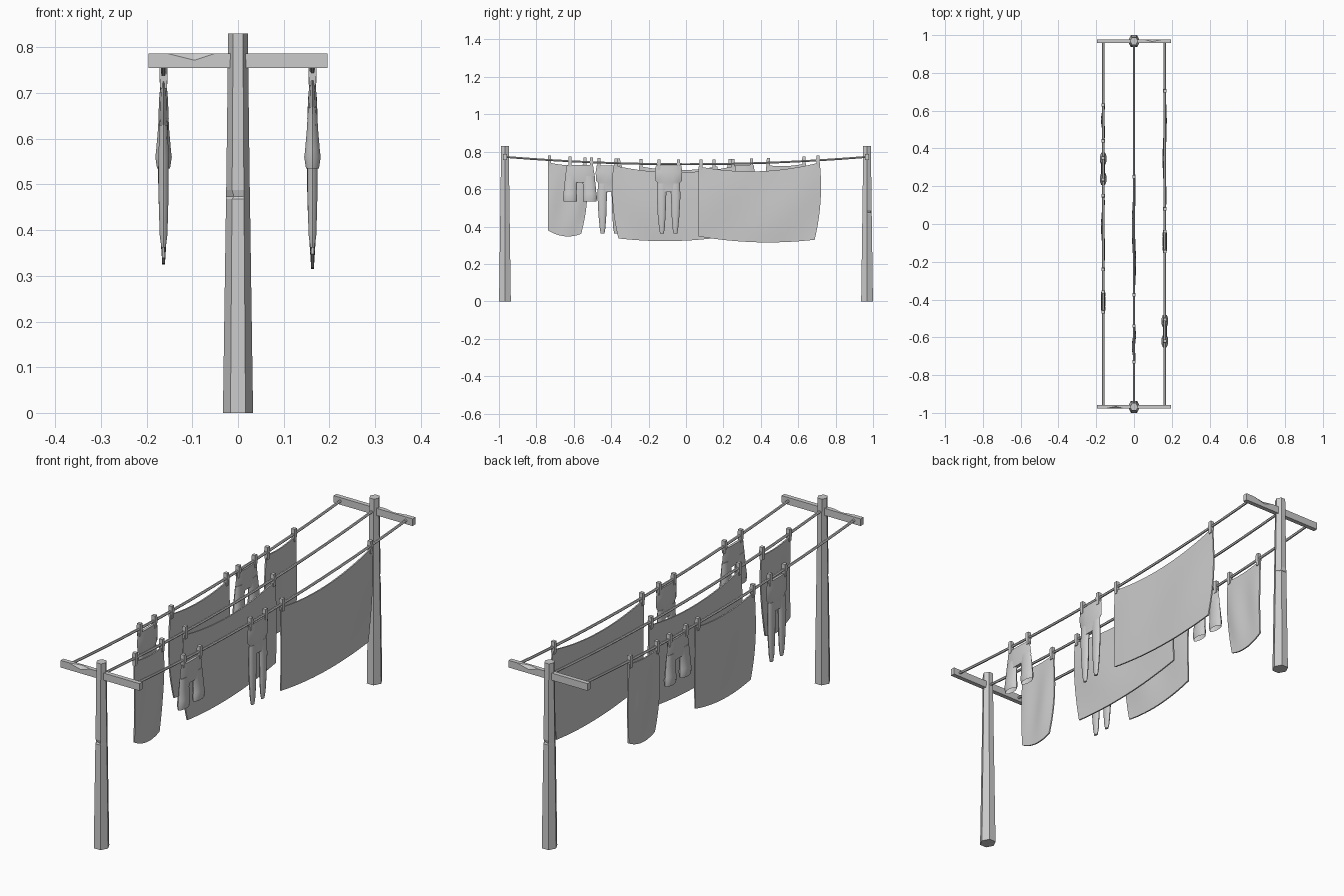
import bpy, bmesh
from math import sin, cos, pi, radians
from mathutils import Matrix

cube = bpy.data.objects.get("Cube")
if cube:
    bpy.data.objects.remove(cube)

grey = bpy.data.materials.new("plain_grey")
grey.use_nodes = True
grey.diffuse_color = (0.6, 0.6, 0.6, 1)
grey.node_tree.nodes["Principled BSDF"].inputs["Base Color"].default_value = (0.6, 0.6, 0.6, 1)


def finish(name, bm, smooth=False):
    bmesh.ops.recalc_face_normals(bm, faces=bm.faces)
    mesh = bpy.data.meshes.new(name)
    bm.to_mesh(mesh)
    bm.free()
    mesh.materials.append(grey)
    obj = bpy.data.objects.new(name, mesh)
    bpy.context.collection.objects.link(obj)
    if smooth:
        bpy.ops.object.select_all(action='DESELECT')
        obj.select_set(True)
        bpy.context.view_layer.objects.active = obj
        bpy.ops.object.shade_smooth_by_angle(angle=radians(40))
    return obj


def loft(bm, rings, cap_start=True, cap_end=True):
    """Skin a row of equal rings, closing the ends with strips of quads."""
    rows = [[bm.verts.new(p) for p in ring] for ring in rings]
    n = len(rows[0])
    for a, b in zip(rows, rows[1:]):
        for i in range(n):
            j = (i + 1) % n
            bm.faces.new((a[i], a[j], b[j], b[i]))
    for row, wanted in ((rows[0], cap_start), (rows[-1], cap_end)):
        if wanted:
            for i in range(n // 2 - 1):
                bm.faces.new((row[i], row[i + 1], row[n - 2 - i], row[n - 1 - i]))


def ellipse(x, y, z, rx, ry, n=10):
    return [(x + rx * sin(2 * pi * i / n), y + ry * cos(2 * pi * i / n), z) for i in range(n)]


def line_z(y):
    return 0.733 + 0.042 * y * y


# Tapered six-sided posts with a small notch, the rear one turned around
def post(name, turn):
    rings = []
    for z, r in ((0, 0.033), (0.468, 0.0262), (0.474, 0.026), (0.488, 0.0258), (0.83, 0.0215)):
        rings.append([(r * cos(pi * i / 3), r * 1.1 * sin(pi * i / 3) - 0.968, z) for i in range(6)])
    x, y, z = rings[2][4]
    rings[2][4] = (x + 0.004, y + 0.008, z)
    bm = bmesh.new()
    loft(bm, rings)
    bm.transform(Matrix.Rotation(turn, 4, 'Z'))
    finish(name, bm)


# Cross bars with a chip out of the upper outer edge
def cross_bar(name, turn):
    bm = bmesh.new()
    front, back, low, high = -0.978, -0.958, 0.755, 0.787
    left, right = -0.196, 0.196
    v = [bm.verts.new(p) for p in (
        (left, front, low), (right, front, low), (right, front, high), (left, front, high),
        (left, back, low), (right, back, low), (right, back, high), (left, back, high),
        (-0.155, front, high), (-0.05, front, high),
        (-0.095, front, 0.772), (-0.095, front + 0.012, high))]
    for f in ((0, 1, 2, 9, 10, 8, 3), (5, 4, 7, 6), (4, 5, 1, 0), (4, 0, 3, 7),
              (1, 5, 6, 2), (3, 8, 11, 9, 2, 6, 7), (8, 10, 11), (10, 9, 11)):
        bm.faces.new([v[i] for i in f])
    bm.transform(Matrix.Rotation(turn, 4, 'Z'))
    finish(name, bm)


# Sagging lines
def rope(name, x):
    rings = []
    for k in range(17):
        y = -0.962 + 1.924 * k / 16
        rings.append([(x + 0.006 * cos(pi * i / 3), y, line_z(y) + 0.006 * sin(pi * i / 3))
                      for i in range(6)])
    bm = bmesh.new()
    loft(bm, rings)
    finish(name, bm, True)


def peg(name, x, y):
    z = line_z(y)
    bm = bmesh.new()
    loft(bm, [[(x + sx * r, y + sy * r, z + dz) for sx, sy in ((-1, -1), (1, -1), (1, 1), (-1, 1))]
              for dz, r in ((-0.032, 0.007), (0, 0.009), (0.025, 0.008))])
    finish(name, bm)


# Hanging sheet or towel: straight edge at y0, slightly drawn-in edge at y1
def cloth(name, x, y0, y1, bottom, sag):
    cols, rows = 16, 10
    way = 1 if y1 > y0 else -1

    def point(u, v, side):
        y = y0 + (y1 - y0) * u
        top = line_z(y) - 0.012 - sag * 4 * u * (1 - u)
        low = bottom + 0.09 * (u - 0.6) ** 2
        y += way * u * (0.045 * v - 0.072 * v * v)
        wave = 0.004 * sin(9 * u + 2 * v) * sin(pi * v)
        half = 0.003 + 0.005 * sin(pi * v) * sin(pi * u)
        return (x + wave + side * half, y, top + (low - top) * v)

    rings = []
    for r in range(rows + 1):
        us = [c / cols for c in range(cols + 1)]
        rings.append([point(u, r / rows, 1) for u in us] +
                     [point(u, r / rows, -1) for u in reversed(us)])
    bm = bmesh.new()
    loft(bm, rings)
    finish(name, bm, True)


# Garments made of a flat waist and two legs
def garment(name, x, y, waist, leg, open_hem):
    bm = bmesh.new()
    loft(bm, [ellipse(x, y, z, rx, ry) for z, rx, ry in waist])
    for side in (-1, 1):
        loft(bm, [ellipse(x, y + side * off, z, rx, ry) for z, off, rx, ry in leg],
             True, not open_hem)
    finish(name, bm, True)


def shorts(name, x, y):
    garment(name, x, y,
            [(0.728, 0.006, 0.070), (0.70, 0.009, 0.074), (0.66, 0.011, 0.081), (0.635, 0.009, 0.080)],
            [(0.67, 0.044, 0.010, 0.034), (0.62, 0.050, 0.013, 0.034), (0.575, 0.053, 0.017, 0.035),
             (0.56, 0.053, 0.019, 0.038), (0.535, 0.053, 0.015, 0.036)], True)


def trousers(name, x, y):
    garment(name, x, y,
            [(0.725, 0.006, 0.068), (0.69, 0.010, 0.073), (0.645, 0.012, 0.071),
             (0.635, 0.010, 0.061), (0.585, 0.009, 0.060)],
            [(0.63, 0.034, 0.009, 0.027), (0.56, 0.038, 0.012, 0.025), (0.46, 0.037, 0.011, 0.021),
             (0.39, 0.036, 0.009, 0.015), (0.362, 0.036, 0.005, 0.010)], False)


for end, turn in (("front", 0), ("back", pi)):
    post(end + "_post", turn)
    cross_bar(end + "_cross_bar", turn)

SIDE = 0.163
pegs = {
    "left": (SIDE, (-0.62, -0.505, -0.145, -0.04, 0.08, 0.705)),
    "middle": (0, (-0.73, -0.54, -0.375, 0.25)),
    "right": (-SIDE, (-0.465, -0.36, -0.24, 0.15, 0.235, 0.35, 0.44, 0.63)),
}
for label, (x, places) in pegs.items():
    rope(label + "_line", x)
    for i, y in enumerate(places):
        peg(f"{label}_peg_{i + 1}", x, y)

cloth("left_sheet", SIDE, 0.068, 0.715, 0.315, 0.032)
cloth("middle_sheet", 0, 0.265, -0.388, 0.322, 0.032)
cloth("right_sheet", -SIDE, 0.168, -0.25, 0.325, 0.02)
cloth("middle_towel", 0, -0.738, -0.533, 0.347, 0.01)
cloth("right_towel", -SIDE, 0.642, 0.43, 0.35, 0.01)
shorts("left_shorts", SIDE, -0.567)
shorts("right_shorts", -SIDE, 0.292)
trousers("left_trousers", SIDE, -0.093)
trousers("right_trousers", -SIDE, -0.41)
